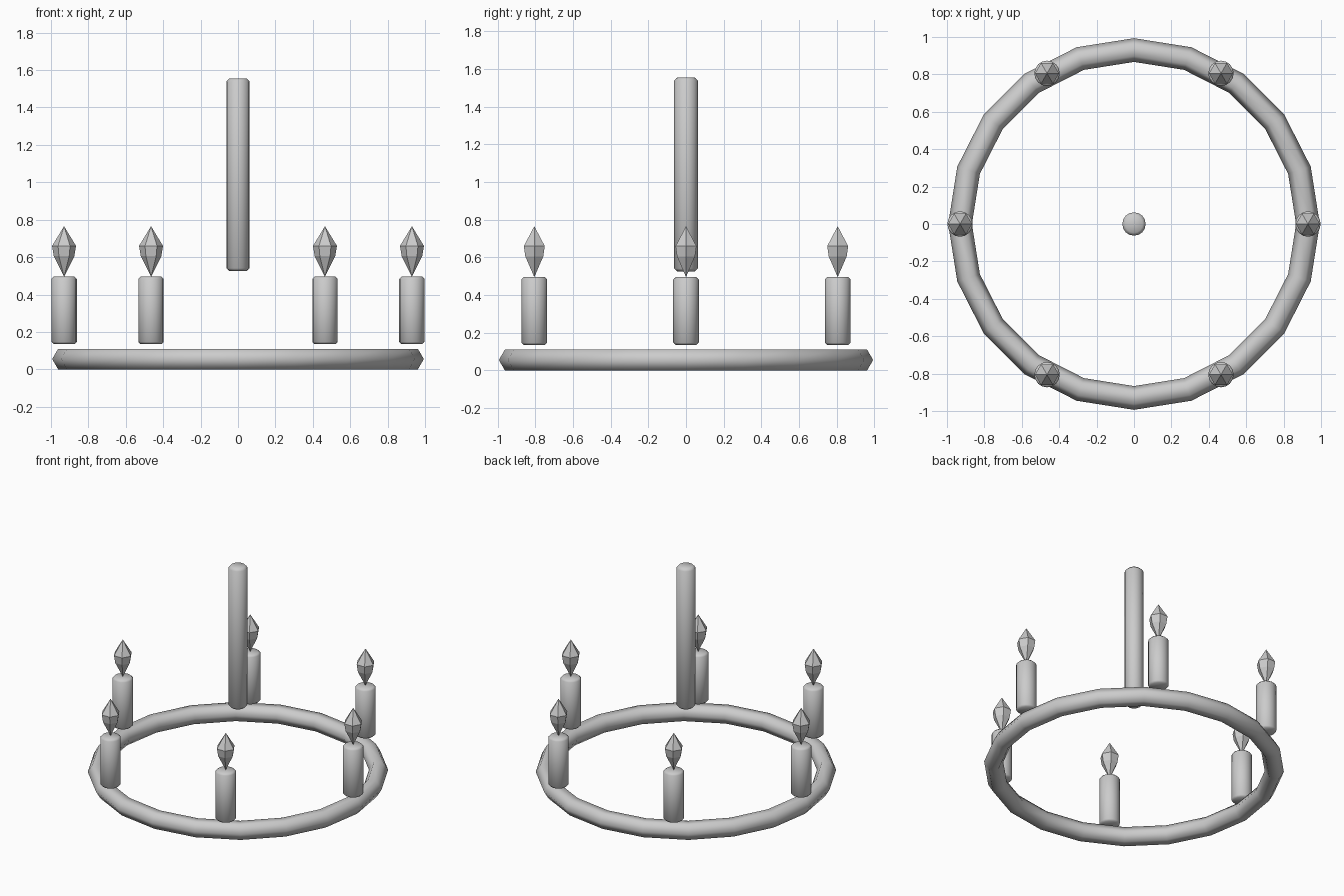
import bpy, bmesh
from math import cos, sin, pi, tau

cube = bpy.data.objects.get("Cube")
if cube:
    bpy.data.objects.remove(cube)

grey = bpy.data.materials.new("plain grey")
grey.use_nodes = True
grey.diffuse_color = (0.6, 0.6, 0.6, 1)
grey.node_tree.nodes["Principled BSDF"].inputs["Base Color"].default_value = (0.6, 0.6, 0.6, 1)


def make_object(name, bm, location=(0, 0, 0), smooth=True):
    bmesh.ops.recalc_face_normals(bm, faces=bm.faces)
    for face in bm.faces:
        face.smooth = smooth
    mesh = bpy.data.meshes.new(name)
    bm.to_mesh(mesh)
    bm.free()
    mesh.materials.append(grey)
    obj = bpy.data.objects.new(name, mesh)
    obj.location = location
    bpy.context.collection.objects.link(obj)
    return obj


def lathe(profile, sides):
    """Spin a (radius, height) profile around z."""
    bm = bmesh.new()
    verts = [bm.verts.new((r, 0, z)) for r, z in profile]
    edges = [bm.edges.new(pair) for pair in zip(verts, verts[1:])]
    bmesh.ops.spin(bm, geom=verts + edges, axis=(0, 0, 1), cent=(0, 0, 0),
                   angle=tau, steps=sides, use_merge=True)
    bmesh.ops.remove_doubles(bm, verts=bm.verts, dist=0.0005)
    return bm


def rounded_rod(radius, low, high, bevel, sides=16):
    return lathe([(0, low), (radius - bevel, low), (radius, low + bevel),
                  (radius, high - bevel), (radius - bevel, high), (0, high)], sides)


# Hoop: hexagonal section swept in twenty segments
HOOP, TUBE = 0.93, 0.0635
section = [(HOOP + TUBE * cos(i * pi / 3), TUBE * (sin(pi / 3) + sin(i * pi / 3)))
           for i in range(7)]
make_object("hoop", lathe(section, 20))

# Central hanging rod
make_object("hanging_rod", rounded_rod(0.0625, 0.525, 1.555, 0.016))

# Six candles with faceted flames
flame = [(0, 0.495), (0.055, 0.605), (0.064, 0.66), (0, 0.765)]
for i in range(6):
    spot = (HOOP * cos(i * pi / 3), HOOP * sin(i * pi / 3), 0)
    make_object(f"candle_{i + 1}", rounded_rod(0.068, 0.135, 0.495, 0.012), spot)
    make_object(f"flame_{i + 1}", lathe(flame, 6), spot, smooth=False)
